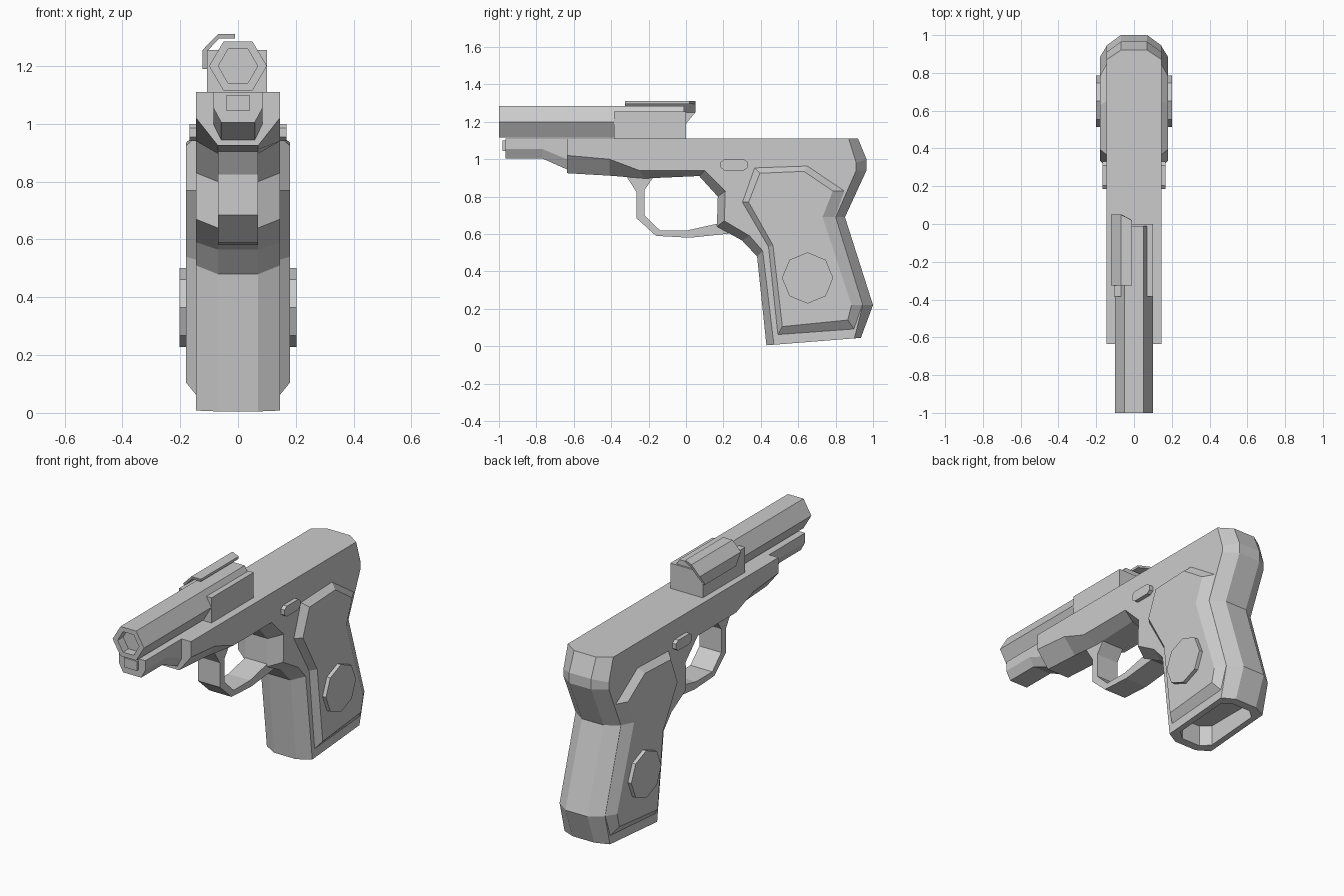
import bpy, bmesh, math

if "Cube" in bpy.data.objects:
    bpy.data.objects.remove(bpy.data.objects["Cube"])


def skin(name, rings):
    """Loft closed rings of 3D points and cap both ends."""
    bm = bmesh.new()
    loops = [[bm.verts.new(p) for p in ring] for ring in rings]
    n = len(loops[0])
    for a, b in zip(loops, loops[1:]):
        for i in range(n):
            j = (i + 1) % n
            bm.faces.new((a[i], a[j], b[j], b[i]))
    bm.faces.new(loops[0])
    bm.faces.new(loops[-1])
    bmesh.ops.recalc_face_normals(bm, faces=bm.faces)
    mesh = bpy.data.meshes.new(name)
    bm.to_mesh(mesh)
    bm.free()
    ob = bpy.data.objects.new(name, mesh)
    bpy.context.collection.objects.link(ob)
    return ob


def at_x(x, yz):
    return [(x, y, z) for y, z in yz]


def at_y(y, xz):
    return [(x, y, z) for x, z in xz]


def box(name, x0, x1, y0, y1, z0, z1):
    rect = [(y0, z0), (y1, z0), (y1, z1), (y0, z1)]
    return skin(name, [at_x(x0, rect), at_x(x1, rect)])


def hexagon(w, h, z):
    return [(w, z), (w / 2, z + h), (-w / 2, z + h),
            (-w, z), (-w / 2, z - h), (w / 2, z - h)]


# Frame and grip: centre outline, and the smaller outline of the flat sides
centre = [(-.635, 1.11), (-.635, .925), (-.41, .912), (-.22, .897), (.07, .91),
          (.17, .80), (.165, .64), (.30, .565), (.38, .48), (.43, .005),
          (.935, .045), (1, .22), (.85, .69), (.965, .94), (.965, 1.0), (.92, 1.11)]
side = [(-.635, 1.11), (-.635, 1.02), (-.41, 1.0), (-.25, .94), (.10, .94),
        (.21, .83), (.205, .67), (.34, .59), (.41, .51), (.47, .008),
        (.90, .042), (.945, .22), (.80, .69), (.91, .94), (.91, .98), (.87, 1.11)]
frame = skin("frame", [at_x(-.145, side), at_x(-.07, centre),
                       at_x(.07, centre), at_x(.145, side)])

# Recess in the underside of the grip
well = [(-.06, .475), (.06, .475), (.11, .52), (.11, .85), (.06, .89),
        (-.06, .89), (-.11, .85), (-.11, .52)]
cutter = skin("well_cutter", [[(x, y, z) for x, y in well] for z in (-.1, .13)])
cutter.hide_render = True
mod = frame.modifiers.new("well", 'BOOLEAN')
mod.operation = 'DIFFERENCE'
mod.solver = 'EXACT'
mod.object = cutter
bpy.context.view_layer.objects.active = frame
bpy.ops.object.modifier_apply(modifier=mod.name)
bpy.data.objects.remove(cutter)

# Grip panels, medallions and buttons on both sides
panel_out = [(.365, .955), (.65, .965), (.85, .83), (.80, .69), (.945, .22),
             (.90, .09), (.49, .06), (.44, .53), (.30, .77)]
panel_in = [(.395, .925), (.63, .935), (.785, .83), (.73, .69), (.885, .22),
            (.865, .14), (.515, .105), (.465, .54), (.335, .77)]
octagon = [(.65 + .137 * math.cos(i * math.pi / 4), .365 + .137 * math.sin(i * math.pi / 4))
           for i in range(8)]
button = [(.185, .985), (.185, .955), (.205, .94), (.31, .94),
          (.33, .955), (.33, .985), (.31, 1.0), (.205, 1.0)]
for tag, s in (("right", 1), ("left", -1)):
    skin("grip_panel_" + tag, [at_x(s * .143, panel_out), at_x(s * .18, panel_in)])
    skin("medallion_" + tag, [at_x(s * .15, octagon), at_x(s * .202, octagon)])
    skin("button_" + tag, [at_x(s * .14, button), at_x(s * .168, button)])

# Trigger guard
guard = [(-.32, .91), (-.265, .825), (-.265, .685), (-.16, .59), (.02, .58), (.23, .602),
         (.19, .66), (.01, .62), (-.14, .62), (-.222, .70), (-.222, .835), (-.17, .91)]
skin("trigger_guard", [at_x(-.07, guard), at_x(.07, guard)])

# Hexagonal barrel with a shallow bore
outer, bore = hexagon(.1, .085, 1.2), hexagon(.068, .059, 1.2)
skin("barrel", [at_y(-.01, outer), at_y(-1, outer), at_y(-1, bore), at_y(-.95, bore)])

# Block around the rear of the barrel
box("barrel_block", -.107, .1, -.385, 0, 1.105, 1.255)


# Lug under the barrel, with its front plug
def lug(y, low, mid):
    return at_y(y, [(-.085, 1.11), (-.085, mid), (-.058, low),
                    (.058, low), (.085, mid), (.085, 1.11)])


skin("under_lug", [lug(-.965, 1.005, 1.055), lug(-.77, 1.005, 1.055), lug(-.625, .94, .995)])
box("lug_plug", -.04, .04, -.98, -.95, 1.045, 1.1)

# Bent cover plate over the left of the block
plate = [(-.01, 1.31), (-.07, 1.31), (-.123, 1.255), (-.123, 1.19),
         (-.108, 1.19), (-.108, 1.25), (-.065, 1.296), (-.01, 1.296)]
front_y = [-.325, -.325, -.325, -.28]
rear_y = [.02, .05, .05, 0]
skin("cover_plate", [[(x, y, z) for (x, z), y in zip(plate, ys + ys[::-1])]
                     for ys in (front_y, rear_y)])
